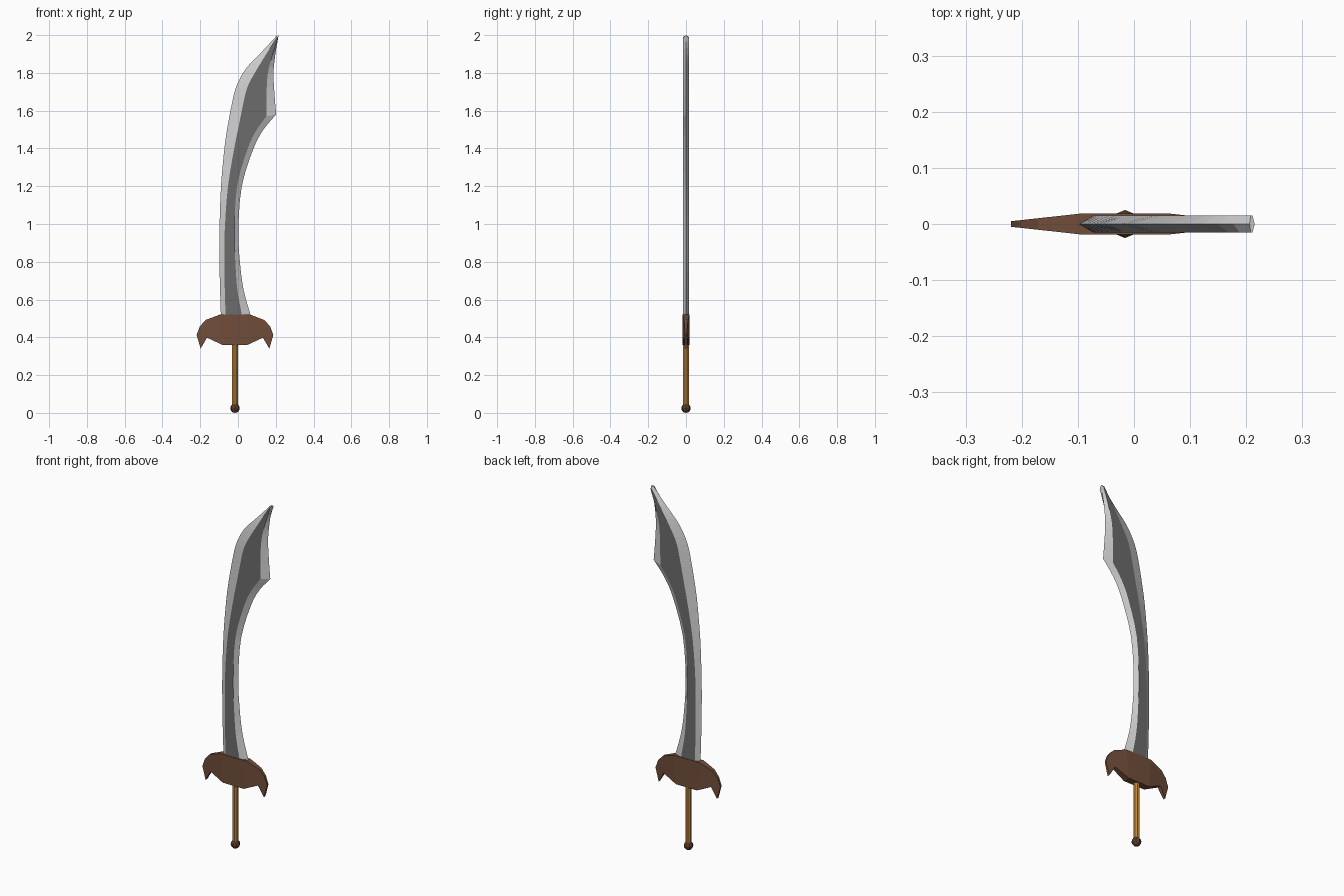
import bpy, bmesh, math
from mathutils import Vector

if "Cube" in bpy.data.objects:
    bpy.data.objects.remove(bpy.data.objects["Cube"])


def material(name, rgb):
    m = bpy.data.materials.new(name)
    m.diffuse_color = (*rgb, 1)
    m.use_nodes = True
    m.node_tree.nodes["Principled BSDF"].inputs["Base Color"].default_value = m.diffuse_color
    return m


dark_steel = material("dark steel", (0.15, 0.15, 0.15))
bright_steel = material("bright steel", (0.62, 0.62, 0.62))
brown = material("brown guard", (0.165, 0.075, 0.042))
gold = material("golden grip", (0.52, 0.24, 0.045))
dark_brown = material("dark brown pommel", (0.11, 0.05, 0.025))


def finish(bm, name, mats):
    bmesh.ops.remove_doubles(bm, verts=bm.verts, dist=1e-5)
    bmesh.ops.recalc_face_normals(bm, faces=bm.faces)
    me = bpy.data.meshes.new(name)
    bm.to_mesh(me)
    bm.free()
    ob = bpy.data.objects.new(name, me)
    bpy.context.collection.objects.link(ob)
    for m in mats:
        me.materials.append(m)
    return ob


def smooth_rows(rows, steps=3):
    """Catmull-Rom interpolation between rows of numbers."""
    vs = [Vector(r) for r in rows]
    out = []
    for i in range(len(vs) - 1):
        b, c = vs[i], vs[i + 1]
        a = vs[i - 1] if i else 2 * b - c
        d = vs[i + 2] if i + 2 < len(vs) else 2 * c - b
        for k in range(steps):
            t = k / steps
            out.append(b + (c - a) * (t / 2) + (2 * a - 5 * b + 4 * c - d) * (t * t / 2)
                       + (3 * b - a - 3 * c + d) * (t ** 3 / 2))
    return out + [vs[-1]]


# Blade: rows of (x, z) for back edge, back bevel, front bevel, front edge
corner = (-.040, 1.60, .020, 1.60, .150, 1.57, .202, 1.58)
lower = [
    (-.090, .50, -.065, .50, .024, .50, .072, .50),
    (-.095, .65, -.070, .65, -.003, .65, .030, .65),
    (-.098, .80, -.071, .80, -.014, .80, .010, .80),
    (-.098, .97, -.070, .97, -.019, .97, .002, .97),
    (-.090, 1.20, -.053, 1.20, -.005, 1.20, .020, 1.20),
    (-.072, 1.40, -.020, 1.40, .048, 1.39, .082, 1.40),
    (-.058, 1.50, .000, 1.50, .093, 1.49, .135, 1.50),
    corner,
]
upper = [
    corner,
    (-.012, 1.72, .048, 1.72, .151, 1.69, .193, 1.69),
    (.040, 1.82, .095, 1.81, .158, 1.80, .188, 1.80),
    (.120, 1.905, .150, 1.90, .182, 1.895, .198, 1.90),
    (.206, 1.998, .208, 1.99, .211, 1.985, .215, 2.00),
]
bm = bmesh.new()
T = 0.0155
rings = []
for r in smooth_rows(lower)[:-1] + smooth_rows(upper):
    L, l, f, F = [(r[i], r[i + 1]) for i in (0, 2, 4, 6)]
    section = [(L, 0), (l, -T), (f, -T), (F, 0), (f, T), (l, T)]
    rings.append([bm.verts.new((p[0], y, p[1])) for p, y in section])
for a, b in zip(rings, rings[1:]):
    for i in range(6):
        j = (i + 1) % 6
        face = bm.faces.new((a[i], a[j], b[j], b[i]))
        face.material_index = 0 if i in (1, 4) else 1
for end in (rings[0], rings[-1]):
    bm.faces.new(end).material_index = 1
finish(bm, "blade", [dark_steel, bright_steel])

# Guard: thick middle block with two tapering hooked wings
CX = -0.016
wing = [(.081, .52), (.155, .492), (.186, .458), (.203, .413), (.182, .34), (.148, .398), (.066, .36)]


def half_thickness(x):
    return 0.019 - 0.014 * max(0, abs(x) - .075) / .128


bm = bmesh.new()


def plate(outline, open_edges):
    front, back = [[bm.verts.new((CX + x, s * half_thickness(x), z)) for x, z in outline] for s in (-1, 1)]
    bm.faces.new(front)
    bm.faces.new(back[::-1])
    n = len(outline)
    for i in range(n):
        if i not in open_edges:
            j = (i + 1) % n
            bm.faces.new((front[i], front[j], back[j], back[i]))


for side in (1, -1):
    plate([(side * x, z) for x, z in wing], {6})
plate([(-.081, .52), (.081, .52), (.066, .36), (-.066, .36)], {1, 3})
finish(bm, "guard", [brown])

# Grip: slim eight-sided rod
bpy.ops.mesh.primitive_cylinder_add(vertices=8, radius=0.0165, depth=0.34, location=(CX, 0, 0.21),
                                    rotation=(0, 0, math.pi / 8))
grip = bpy.context.object
grip.name = "grip"
grip.data.materials.append(gold)

# Pommel: low-poly ball
bpy.ops.mesh.primitive_uv_sphere_add(segments=8, ring_count=6, radius=0.025, location=(CX, 0, 0.025))
pommel = bpy.context.object
pommel.name = "pommel"
pommel.data.materials.append(dark_brown)
